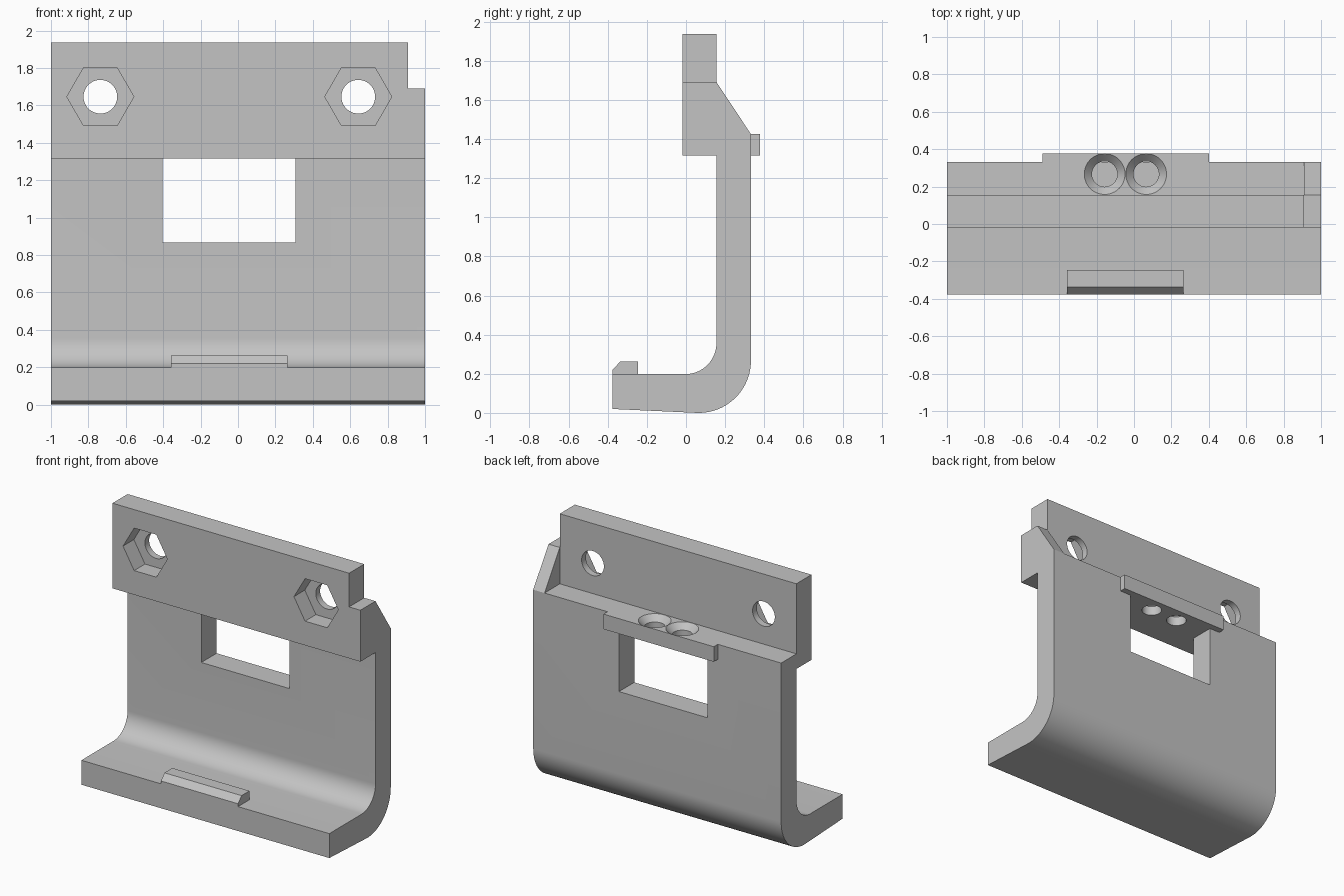
import bpy, bmesh, math
from mathutils import Vector

if "Cube" in bpy.data.objects:
    bpy.data.objects.remove(bpy.data.objects["Cube"])

grey = bpy.data.materials.new("light_grey")
grey.diffuse_color = (0.55, 0.55, 0.55, 1)
grey.use_nodes = True
grey.node_tree.nodes["Principled BSDF"].inputs["Base Color"].default_value = grey.diffuse_color


def prism(name, pts, axis, a, b):
    """Extrude a 2D outline: axis 'x' takes (y, z) points, axis 'y' takes (x, z)."""
    place = {'x': lambda u, v, t: (t, u, v), 'y': lambda u, v, t: (u, t, v)}[axis]
    bm = bmesh.new()
    face = bm.faces.new([bm.verts.new(place(u, v, a)) for u, v in pts])
    ext = bmesh.ops.extrude_face_region(bm, geom=[face])
    verts = [g for g in ext['geom'] if isinstance(g, bmesh.types.BMVert)]
    bmesh.ops.translate(bm, verts=verts, vec=Vector(place(0, 0, b - a)))
    return finish(name, bm)


def finish(name, bm):
    bmesh.ops.recalc_face_normals(bm, faces=bm.faces)
    me = bpy.data.meshes.new(name)
    bm.to_mesh(me)
    bm.free()
    me.materials.append(grey)
    ob = bpy.data.objects.new(name, me)
    bpy.context.collection.objects.link(ob)
    return ob


def rect(u0, u1, v0, v1):
    return [(u0, v0), (u1, v0), (u1, v1), (u0, v1)]


def arc(cu, cv, r, a0, a1, n):
    return [(cu + r * math.cos(math.radians(a0 + (a1 - a0) * i / n)),
             cv + r * math.sin(math.radians(a0 + (a1 - a0) * i / n))) for i in range(n + 1)]


def circle(cu, cv, r, n):
    return arc(cu, cv, r, 0, 360, n)[:-1]


def lathe(name, cx, cy, rings, n=48):
    """Stack of (radius, z) rings around a vertical axis."""
    bm = bmesh.new()
    loops = [[bm.verts.new((x, y, z)) for x, y in circle(cx, cy, r, n)] for r, z in rings]
    for lo, hi in zip(loops, loops[1:]):
        for i in range(n):
            j = (i + 1) % n
            bm.faces.new((lo[i], lo[j], hi[j], hi[i]))
    bm.faces.new(loops[0][::-1])
    bm.faces.new(loops[-1])
    return finish(name, bm)


def combine(ob, other, op):
    mod = ob.modifiers.new(op, 'BOOLEAN')
    mod.operation = op
    mod.solver = 'EXACT'
    mod.object = other
    dg = bpy.context.evaluated_depsgraph_get()
    me = bpy.data.meshes.new_from_object(ob.evaluated_get(dg))
    ob.modifiers.clear()
    ob.data = me
    bpy.data.objects.remove(other)


# bent bracket section: foot, curved corner, wall, shelf and upper plate
section = [(-0.376, 0.02)]
section += arc(0.065, 0.267, 0.267, -92, 0, 20)
section += [(0.332, 1.425), (0.156, 1.425), (0.156, 1.936), (-0.018, 1.936),
            (-0.018, 1.315), (0.156, 1.315)]
section += arc(-0.004, 0.358, 0.16, 0, -90, 16)
section += [(-0.376, 0.198)]
bracket = prism("bracket", section, 'x', -1, 1)

# corner notch and sloped gusset at the right end
combine(bracket, prism("notch", rect(0.909, 1.1, 1.69, 2.1), 'y', -0.2, 0.3), 'DIFFERENCE')
combine(bracket, prism("gusset", [(0.10, 1.40), (0.332, 1.40), (0.332, 1.425),
                                  (0.156, 1.69), (0.10, 1.69)], 'x', 0.909, 1), 'UNION')

# rib behind the shelf
combine(bracket, prism("rib", rect(0.30, 0.378, 1.315, 1.425), 'x', -0.489, 0.401), 'UNION')

# window below the shelf
combine(bracket, prism("window", rect(-0.405, 0.308, 0.867, 1.315), 'y', 0.05, 0.6), 'DIFFERENCE')

# nut pockets with bolt holes
for cx in (-0.736, 0.643):
    combine(bracket, prism("nut_pocket", circle(cx, 1.646, 0.179, 6), 'y', -0.2, 0.107), 'DIFFERENCE')
    combine(bracket, prism("bolt_hole", circle(cx, 1.646, 0.09, 48), 'y', -0.3, 0.4), 'DIFFERENCE')

# countersunk screw holes in the shelf
for cx in (-0.157, 0.065):
    combine(bracket, lathe("screw_hole", cx, 0.267, [(0.068, 1.2), (0.068, 1.383),
                           (0.109, 1.425), (0.109, 1.5)]), 'DIFFERENCE')

# chamfered catch on the foot
catch = prism("catch", [(-0.376, 0.198), (-0.245, 0.198), (-0.245, 0.263),
                        (-0.336, 0.263), (-0.376, 0.219)], 'x', -0.358, 0.264)

# smooth curves, keep hard edges
bracket.data.shade_smooth()
bracket.data.set_sharp_from_angle(angle=math.radians(25))
